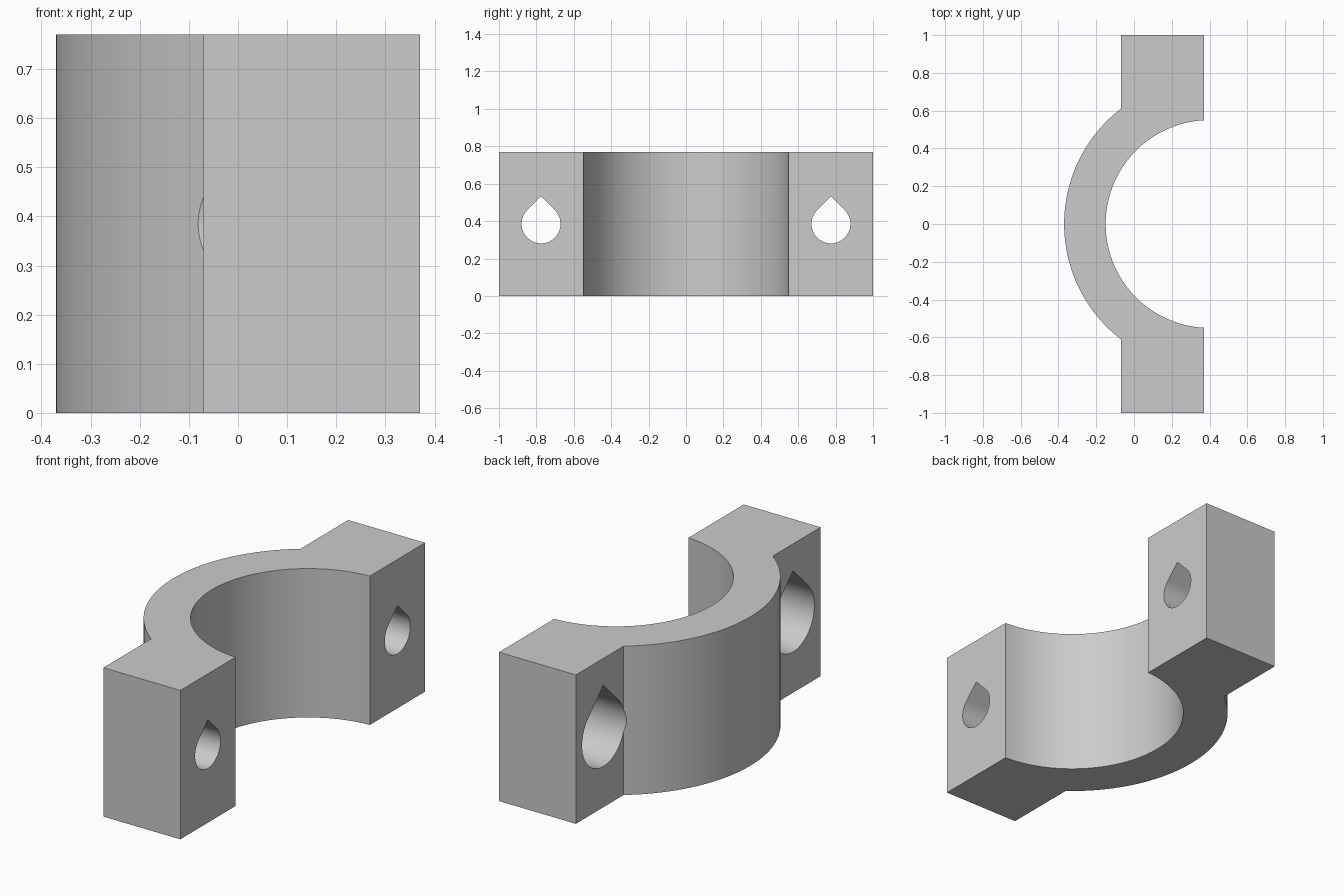
import bpy, bmesh
from math import sin, cos, asin, acos, pi, radians

if "Cube" in bpy.data.objects:
    bpy.data.objects.remove(bpy.data.objects["Cube"], do_unlink=True)

HEIGHT = 0.77
FRONT, BACK = 0.37, -0.07      # x extent of the bolt flanges
CENTRE = 0.40                  # x of the bore axis
R_OUT, R_IN = 0.77, 0.55
HOLE_Y = 0.775

grey = bpy.data.materials.new("plain grey")
colour = (0.6, 0.6, 0.6, 1)
grey.diffuse_color = colour
grey.use_nodes = True
grey.node_tree.nodes["Principled BSDF"].inputs["Base Color"].default_value = colour


def prism(name, points, offset):
    """Extrude a closed loop of 3D points along the offset."""
    bm = bmesh.new()
    face = bm.faces.new([bm.verts.new(p) for p in points])
    new = bmesh.ops.extrude_face_region(bm, geom=[face])["geom"]
    bmesh.ops.translate(bm, vec=offset, verts=[v for v in new if isinstance(v, bmesh.types.BMVert)])
    bmesh.ops.recalc_face_normals(bm, faces=bm.faces)
    mesh = bpy.data.meshes.new(name)
    bm.to_mesh(mesh)
    bm.free()
    mesh.materials.append(grey)
    obj = bpy.data.objects.new(name, mesh)
    bpy.context.collection.objects.link(obj)
    return obj


def arc(radius, start, end, steps=64):
    angles = [start + (end - start) * i / steps for i in range(steps + 1)]
    return [(CENTRE + radius * cos(a), radius * sin(a), 0) for a in angles]


def teardrop(name, y, radius, x0, x1):
    """Round hole with a 45 degree pointed roof."""
    sweep = [radians(135) + radians(270) * i / 48 for i in range(49)]
    pts = [(x0, y + radius * cos(a), HEIGHT / 2 + radius * sin(a)) for a in sweep]
    pts.append((x0, y, HEIGHT / 2 + radius * 2 ** 0.5))
    cutter = prism(name, pts, (x1 - x0, 0, 0))
    cutter.hide_render = True
    return cutter


# Half-ring body with two square flanges
a_out = acos((BACK - CENTRE) / R_OUT)
a_in = acos((FRONT - CENTRE) / R_IN)
outline = arc(R_OUT, a_out, 2 * pi - a_out)
outline += [(BACK, -1, 0), (FRONT, -1, 0)]
outline += arc(R_IN, 2 * pi - a_in, a_in)
outline += [(FRONT, 1, 0), (BACK, 1, 0)]
clamp = prism("clamp_half", outline, (0, 0, HEIGHT))

# Bolt holes with wider recesses for the bolt heads
for side in (-1, 1):
    for label, radius, x0, x1 in (("head_recess", 0.174, -0.3, 0.19),
                                  ("bolt_hole", 0.104, 0.1, 0.5)):
        cutter = teardrop(label, side * HOLE_Y, radius, x0, x1)
        mod = clamp.modifiers.new(label, "BOOLEAN")
        mod.operation = "DIFFERENCE"
        mod.solver = "EXACT"
        mod.object = cutter
        bpy.context.view_layer.objects.active = clamp
        bpy.ops.object.modifier_apply(modifier=mod.name)
        bpy.data.objects.remove(cutter, do_unlink=True)

bpy.ops.object.select_all(action="DESELECT")
clamp.select_set(True)
bpy.context.view_layer.objects.active = clamp
bpy.ops.object.shade_smooth_by_angle(angle=radians(20))
